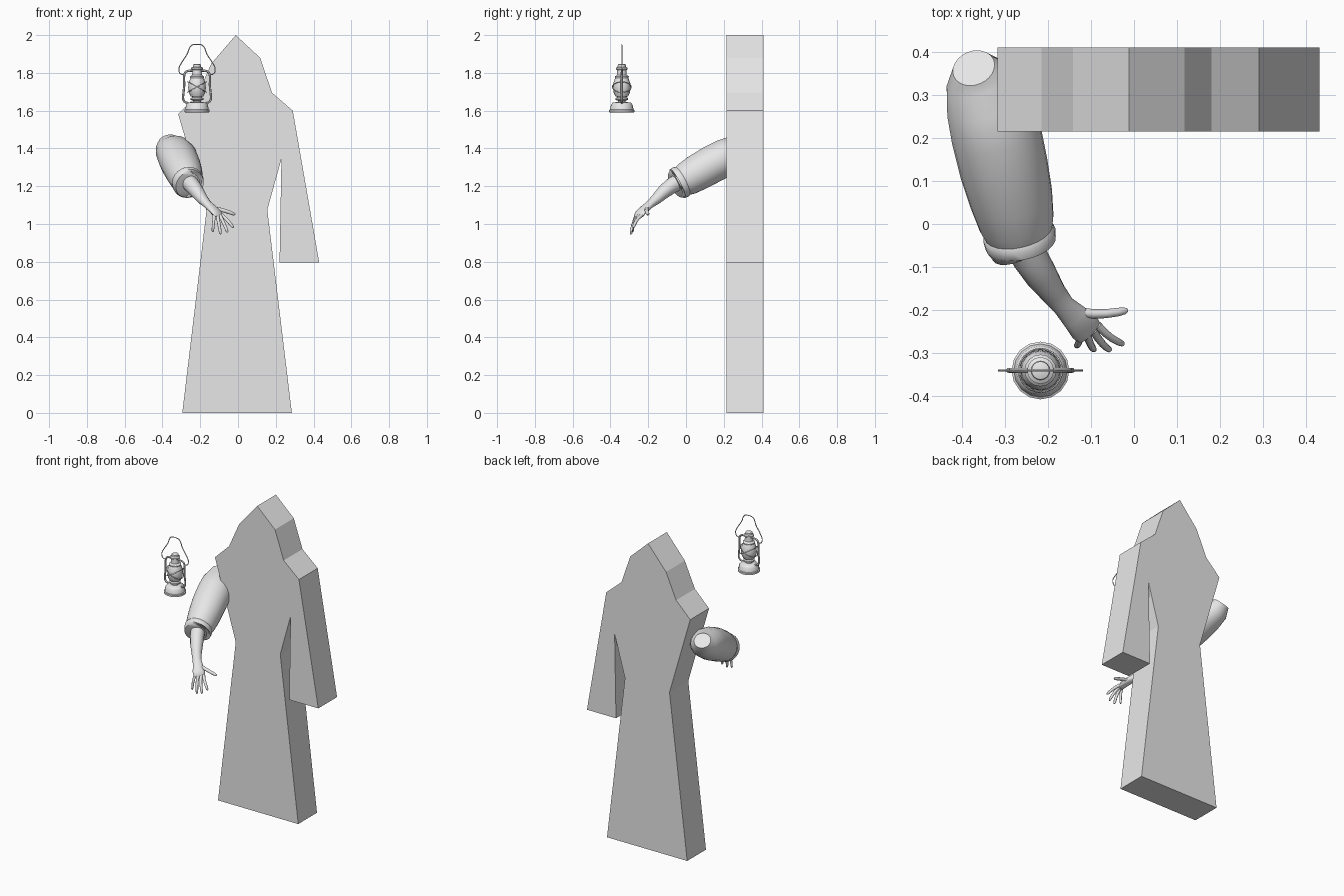
import bpy, bmesh, math
from mathutils import Vector

# Remove the default cube
if "Cube" in bpy.data.objects:
    bpy.data.objects.remove(bpy.data.objects["Cube"], do_unlink=True)

grey = bpy.data.materials.new("plain_grey")
grey.use_nodes = True
grey.diffuse_color = (0.8, 0.8, 0.8, 1)
grey.node_tree.nodes["Principled BSDF"].inputs["Base Color"].default_value = (0.8, 0.8, 0.8, 1)


def finish(name, bm, smooth=True):
    """Turn a bmesh into a named object."""
    bmesh.ops.recalc_face_normals(bm, faces=bm.faces)
    mesh = bpy.data.meshes.new(name)
    bm.to_mesh(mesh)
    bm.free()
    mesh.materials.append(grey)
    obj = bpy.data.objects.new(name, mesh)
    bpy.context.collection.objects.link(obj)
    if smooth:
        bpy.ops.object.select_all(action='DESELECT')
        obj.select_set(True)
        bpy.context.view_layer.objects.active = obj
        bpy.ops.object.shade_smooth_by_angle(angle=math.radians(40))
    return obj


def skin(bm, rings, closed=False):
    """Bridge neighbouring rings with quads, capping open ends."""
    n = len(rings[0])
    pairs = list(zip(rings, rings[1:]))
    if closed:
        pairs.append((rings[-1], rings[0]))
    for a, b in pairs:
        for i in range(n):
            j = (i + 1) % n
            bm.faces.new((a[i], a[j], b[j], b[i]))
    if not closed:
        bm.faces.new(rings[0])
        bm.faces.new(rings[-1])


def limb(name, sections, sides=16):
    """Loft ellipses; a section is (x, y, z, half width, half height)."""
    bm = bmesh.new()
    pts = [Vector(s[:3]) for s in sections]
    rings = []
    for i, s in enumerate(sections):
        d = (pts[min(i + 1, len(pts) - 1)] - pts[max(i - 1, 0)]).normalized()
        side = d.cross(Vector((0, 0, 1))).normalized()
        up = side.cross(d)
        rings.append([bm.verts.new(pts[i] + side * math.cos(t) * s[3] + up * math.sin(t) * s[4])
                      for t in (math.tau * k / sides for k in range(sides))])
    skin(bm, rings)
    return finish(name, bm)


def lathe(name, profile, centre, sides=16):
    """Revolve (radius, z) points about a vertical axis."""
    bm = bmesh.new()
    rings = [[bm.verts.new((centre[0] + r * math.cos(math.tau * k / sides),
                            centre[1] + r * math.sin(math.tau * k / sides), z))
              for k in range(sides)] for r, z in profile]
    skin(bm, rings)
    return finish(name, bm)


def wire(name, points, radius, closed=False, sides=6):
    """Sweep a round wire along a smoothed path."""
    p = [Vector(q) for q in points]
    n = len(p)
    get = (lambda i: p[i % n]) if closed else (lambda i: p[max(0, min(n - 1, i))])
    path = []
    for i in range(n if closed else n - 1):
        a, b, c, d = (get(i + k) for k in (-1, 0, 1, 2))
        for t in (0, 1 / 3, 2 / 3):
            path.append(b + (c - a) * t / 2 + (a * 2 - b * 5 + c * 4 - d) * t * t / 2
                        + (b * 3 - a - c * 3 + d) * t ** 3 / 2)
    if not closed:
        path.append(p[-1])
    bm = bmesh.new()
    rings, m = [], len(path)
    u = None
    for i, q in enumerate(path):
        nxt = path[(i + 1) % m] if closed else path[min(i + 1, m - 1)]
        prv = path[i - 1] if closed or i else path[0]
        d = (nxt - prv).normalized()
        u = d.orthogonal() if u is None else u - d * u.dot(d)
        u.normalize()
        v = d.cross(u)
        rings.append([bm.verts.new(q + (u * math.cos(t) + v * math.sin(t)) * radius)
                      for t in (math.tau * k / sides for k in range(sides))])
    skin(bm, rings, closed)
    return finish(name, bm)


# Hooded robe: a thick flat cut-out with one hanging sleeve
outline = [(-.295, 0), (.285, 0), (.155, 1.075), (.23, 1.345), (.22, .795), (.43, .795),
           (.29, 1.6), (.18, 1.695), (.117, 1.88), (-.012, 2), (-.142, 1.848),
           (-.215, 1.683), (-.317, 1.583), (-.167, 1.068)]
bm = bmesh.new()
slab = bm.faces.new([bm.verts.new((x, .215, z)) for x, z in outline])
moved = bmesh.ops.extrude_face_region(bm, geom=[slab])["geom"]
bmesh.ops.translate(bm, vec=(0, .194, 0), verts=[v for v in moved if isinstance(v, bmesh.types.BMVert)])
if slab.is_valid and len(bm.faces) == len(outline) + 1:
    bm.faces.new([v for v in slab.verts])
finish("robe", bm, smooth=False)

# Puffed sleeve reaching forward, with a rolled hem
limb("raised_sleeve", [
    (-.372, .362, 1.443, .05, .05), (-.362, .338, 1.41, .077, .068), (-.34, .28, 1.385, .098, .09),
    (-.32, .21, 1.352, .105, .1), (-.302, .13, 1.312, .103, .1), (-.285, .06, 1.272, .097, .097),
    (-.273, .005, 1.24, .088, .09), (-.268, -.018, 1.228, .08, .083), (-.266, -.026, 1.224, .085, .088),
    (-.263, -.044, 1.214, .083, .086), (-.261, -.052, 1.21, .074, .076), (-.262, -.046, 1.213, .062, .064)], 24)

# Forearm and palm
limb("forearm_and_palm", [
    (-.27, -.02, 1.235, .045, .045), (-.24, -.08, 1.2, .042, .042), (-.215, -.12, 1.168, .038, .036),
    (-.187, -.16, 1.13, .03, .028), (-.163, -.19, 1.105, .026, .021), (-.137, -.216, 1.083, .032, .019),
    (-.115, -.24, 1.06, .037, .016), (-.104, -.25, 1.045, .034, .013), (-.1, -.254, 1.039, .025, .006)])

# Fingers and thumb, each from knuckle to tip
digits = {"thumb": ((-.13, -.205, 1.083), (-.015, -.2, 1.05), .011),
          "index_finger": ((-.085, -.235, 1.047), (-.024, -.279, .98), .009),
          "middle_finger": ((-.095, -.247, 1.044), (-.055, -.293, .955), .009),
          "ring_finger": ((-.109, -.257, 1.043), (-.092, -.292, .945), .009),
          "little_finger": ((-.125, -.262, 1.05), (-.134, -.282, .957), .008)}
for name, (base, tip, r) in digits.items():
    a, b = Vector(base), Vector(tip)
    bow = Vector((0, -.006, .004))
    steps = [(0, 1.1), (.3, 1), (.55, .95), (.8, .9), (.94, .75), (1, .35)]
    limb(name, [(*(a.lerp(b, t) + bow * math.sin(t * math.pi)), r * k, r * k) for t, k in steps], 10)

# Lantern body
cx, cy = -.217, -.34
lathe("lantern_base", [(.062, 1.59), (.067, 1.593), (.067, 1.604), (.062, 1.607), (.057, 1.632),
                       (.048, 1.642), (.02, 1.647)], (cx, cy))
lathe("lantern_burner", [(.022, 1.64), (.02, 1.652), (.034, 1.658), (.034, 1.666), (.024, 1.672),
                         (.036, 1.68)], (cx, cy))
lathe("lantern_globe", [(.033, 1.675), (.043, 1.695), (.047, 1.72), (.045, 1.745), (.036, 1.77),
                        (.032, 1.776)], (cx, cy))
lathe("lantern_chimney", [(.036, 1.772), (.037, 1.78), (.026, 1.79), (.024, 1.815), (.031, 1.819),
                          (.031, 1.827), (.022, 1.832), (.021, 1.844), (.01, 1.848)], (cx, cy))

# Side air tubes, mirrored
for side, word in ((-1, "right"), (1, "left")):
    wire(word + "_lantern_tube",
         [(cx + side * x, cy, z) for x, z in ((.045, 1.64), (.066, 1.648), (.074, 1.67), (.068, 1.73),
                                              (.068, 1.785), (.055, 1.808), (.022, 1.812))], .006)
    # Crossing globe guards
    ring = [(cx + .05 * math.cos(t), cy + .05 * math.sin(t), 1.725 + side * .028 * math.cos(t))
            for t in (math.tau * k / 8 for k in range(8))]
    wire(word + "_globe_guard", ring, .0025, closed=True, sides=5)

# Carrying wire
half = [(.068, 1.79), (.09, 1.797), (.096, 1.825), (.078, 1.86), (.052, 1.9), (.04, 1.932), (.022, 1.949)]
wire("lantern_handle", [(cx - x, cy, z) for x, z in half]
     + [(cx + x, cy, z) for x, z in reversed(half)], .0028)
